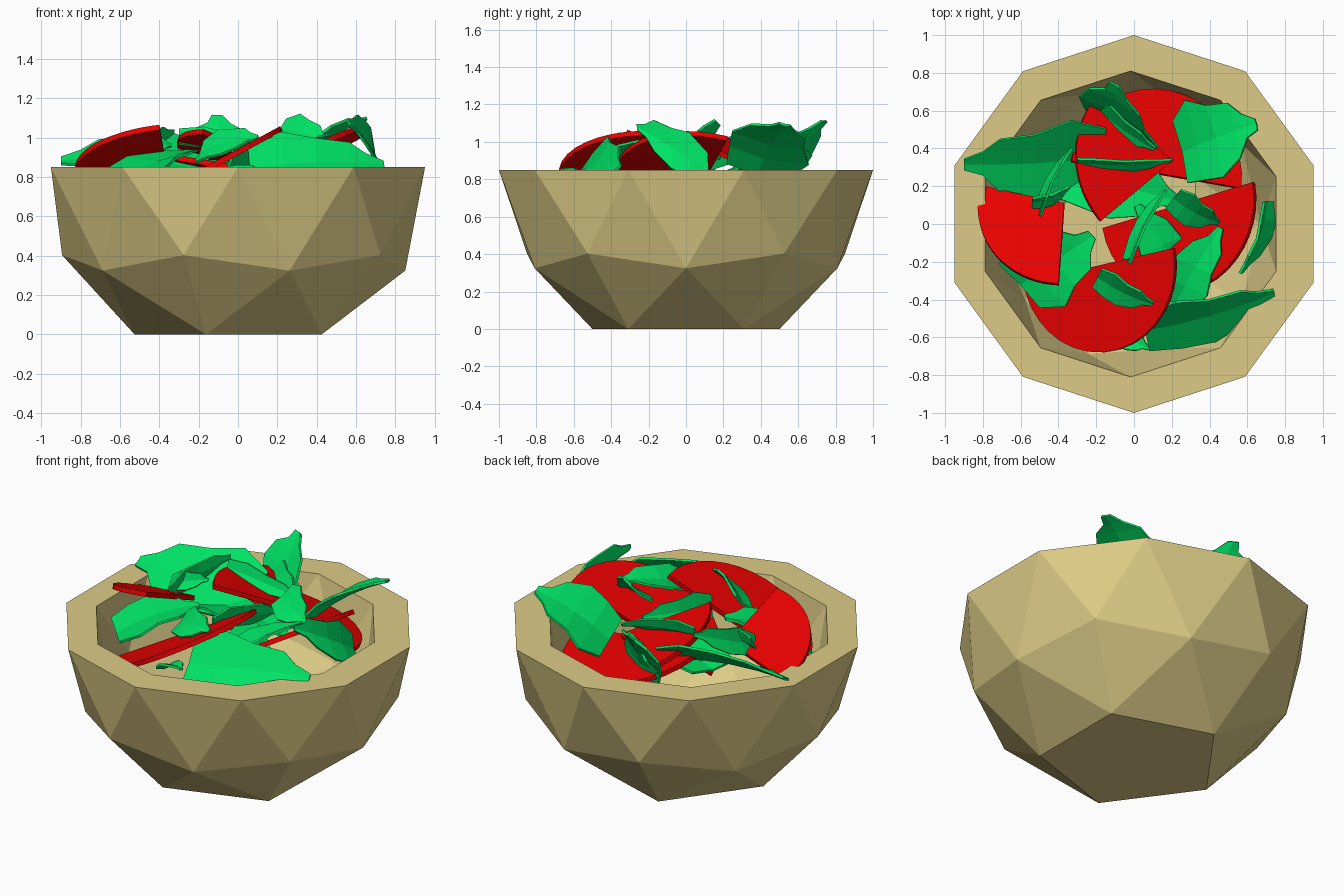
import bpy, bmesh
from math import cos, sin, radians, atan2
from mathutils import Vector

if "Cube" in bpy.data.objects:
    bpy.data.objects.remove(bpy.data.objects["Cube"])


def material(name, rgb):
    m = bpy.data.materials.new(name)
    m.diffuse_color = (*rgb, 1)
    m.use_nodes = True
    m.node_tree.nodes["Principled BSDF"].inputs["Base Color"].default_value = m.diffuse_color
    return m


WOOD = material("wood", (0.72, 0.60, 0.24))
RED = material("tomato_red", (0.80, 0.0, 0.0))
GREEN = material("leaf_green", (0.0, 0.76, 0.13))


def finish(name, bm, mat):
    bmesh.ops.recalc_face_normals(bm, faces=bm.faces[:])
    me = bpy.data.meshes.new(name)
    bm.to_mesh(me)
    bm.free()
    me.materials.append(mat)
    ob = bpy.data.objects.new(name, me)
    bpy.context.collection.objects.link(ob)
    return ob


# Bowl: lower half of an icosphere with a flat foot, plus a smaller inner copy
RIM = 0.85


def angle(v):
    return (atan2(v.co.y, v.co.x) + 0.1) % 6.2832


bm = bmesh.new()
bmesh.ops.create_icosphere(bm, subdivisions=2, radius=1)
cut = [v for v in bm.verts if v.co.z > 0.05 or v.co.z < -0.95]
bmesh.ops.delete(bm, geom=cut, context='VERTS')
bm.faces.new(sorted((v for v in bm.verts if v.co.z < -0.8), key=angle))
outer_verts = bm.verts[:]
copy = bmesh.ops.duplicate(bm, geom=bm.verts[:] + bm.edges[:] + bm.faces[:])["geom"]
inner_verts = [g for g in copy if isinstance(g, bmesh.types.BMVert)]
outer = sorted((v for v in outer_verts if v.co.z > -0.05), key=angle)
inner = sorted((v for v in inner_verts if v.co.z > -0.05), key=angle)
for k in range(10):
    bm.faces.new((inner[k - 1], inner[k], outer[k], outer[k - 1]))
for v in inner_verts:
    v.co = v.co * 0.81 + Vector((-0.018, 0, 0))
bmesh.ops.translate(bm, verts=bm.verts[:], vec=(0, 0, RIM))
finish("bowl", bm, WOOD)


# Tomato slices: thin disc sectors lying on a tilted plane (slopes gx, gy)
def tomato(i, centre, gx, gy, r, a0, a1, thick=0.028, n=18):
    c = Vector(centre)
    normal = Vector((-gx, -gy, 1)).normalized()
    top = [c]
    for k in range(n + 1):
        a = radians(a0 + (a1 - a0) * k / n)
        d = Vector((cos(a), sin(a), gx * cos(a) + gy * sin(a)))
        top.append(c + d.normalized() * r)
    low = [p - normal * thick for p in top]
    bm = bmesh.new()
    a = [bm.verts.new(p) for p in top]
    b = [bm.verts.new(p) for p in low]
    for k in range(len(a)):
        bm.faces.new((a[k - 1], a[k], b[k], b[k - 1]))
    for k in range(1, len(a) - 1):
        bm.faces.new((a[0], a[k], a[k + 1]))
        bm.faces.new((b[0], b[k + 1], b[k]))
    finish(f"tomato_slice_{i}", bm, RED)


for i, s in enumerate([
    ((-0.37, 0.11, 0.89), 0.10, -0.42, 0.46, 168, 266),
    ((0.12, 0.27, 0.84), -0.20, -0.25, 0.46, -10, 172),
    ((0.21, 0.34, 0.87), -0.25, -0.24, 0.53, 146, 220),
    ((-0.19, -0.22, 0.84), 0.54, 0.0, 0.46, 13, -167),
    ((0.23, 0.10, 0.81), 0.60, -0.15, 0.47, 17, -163),
]):
    tomato(i + 1, *s)


# Leaves: three-column strips with a creased midrib, broad base and ragged edge
ROWS = ((0, 0.7), (0.25, 1.0), (0.5, 0.9), (0.75, 0.62), (0.87, 0.3), (1, 0.14))


def leaf(name, base, tip, side, fold=0.03, bend=0.03):
    b, t, s = Vector(base), Vector(tip), Vector(side)
    normal = (t - b).cross(s).normalized()
    if normal.z < 0:
        normal = -normal
    bm = bmesh.new()
    rows = []
    for k, (u, w) in enumerate(ROWS):
        mid = b.lerp(t, u) + normal * bend * 4 * u * (1 - u)
        rows.append([bm.verts.new(mid + s * w * q * (1.12 if (k + q) % 3 else 0.9)
                                  + normal * (fold * w * abs(q))) for q in (-1, 0, 1)])
    for r0, r1 in zip(rows, rows[1:]):
        for j in (0, 1):
            bm.faces.new((r0[j], r0[j + 1], r1[j + 1], r1[j]))
    ob = finish(name, bm, GREEN)
    mod = ob.modifiers.new("thickness", 'SOLIDIFY')
    mod.thickness = 0.014
    mod.offset = 0


for i, l in enumerate([
    ((-0.15, 0.36, 0.83), (-0.90, 0.32, 0.88), (0.0, 0.20, 0.12)),     # back left
    ((-0.05, 0.50, 0.74), (-0.10, 0.74, 1.11), (0.19, -0.10, 0.0)),    # back
    ((0.26, 0.38, 0.83), (0.65, 0.53, 1.09), (-0.05, 0.21, -0.05)),    # back right
    ((0.06, -0.56, 0.84), (0.74, -0.36, 0.86), (-0.02, 0.12, 0.13)),   # front right
    ((-0.60, -0.32, 0.76), (-0.22, -0.06, 0.93), (0.14, -0.15, 0.0)),  # front left
    ((0.22, -0.42, 0.86), (0.46, -0.02, 0.99), (0.11, -0.05, 0.03)),   # right, lying
    ((0.70, 0.12, 0.84), (0.56, -0.26, 1.08), (-0.04, 0.0, 0.12)),     # right, upright
    ((-0.38, 0.28, 0.78), (0.24, 0.12, 0.80), (0.06, 0.17, 0.0)),      # underlying
    ((0.28, -0.30, 0.74), (0.02, 0.10, 0.84), (0.12, 0.05, 0.0)),      # underlying
]):
    leaf(f"leaf_{i + 1}", *l)

# Small curled leaves scattered on top
for i, l in enumerate([
    ((0.21, 0.14, 1.03), (0.45, 0.01, 0.98), (0.05, 0.06, 0.07)),
    ((-0.19, -0.28, 0.92), (0.10, -0.42, 1.0), (0.03, 0.06, 0.07)),
    ((-0.30, 0.33, 1.0), (0.20, 0.34, 0.93), (0.0, 0.03, 0.05)),
    ((-0.50, 0.04, 0.88), (-0.33, 0.40, 1.03), (0.02, 0.0, 0.08)),
    ((-0.54, 0.12, 0.92), (-0.34, 0.20, 0.96), (0.0, 0.03, 0.05)),
    ((-0.03, -0.20, 0.90), (0.17, 0.18, 0.92), (0.02, -0.02, 0.08)),
    ((-0.10, -0.58, 0.78), (0.08, -0.66, 0.85), (0.03, 0.05, 0.0)),
    ((-0.22, 0.64, 0.88), (0.11, 0.40, 0.92), (0.03, 0.05, 0.06)),
]):
    leaf(f"small_leaf_{i + 1}", *l, fold=0.015, bend=0.02)
